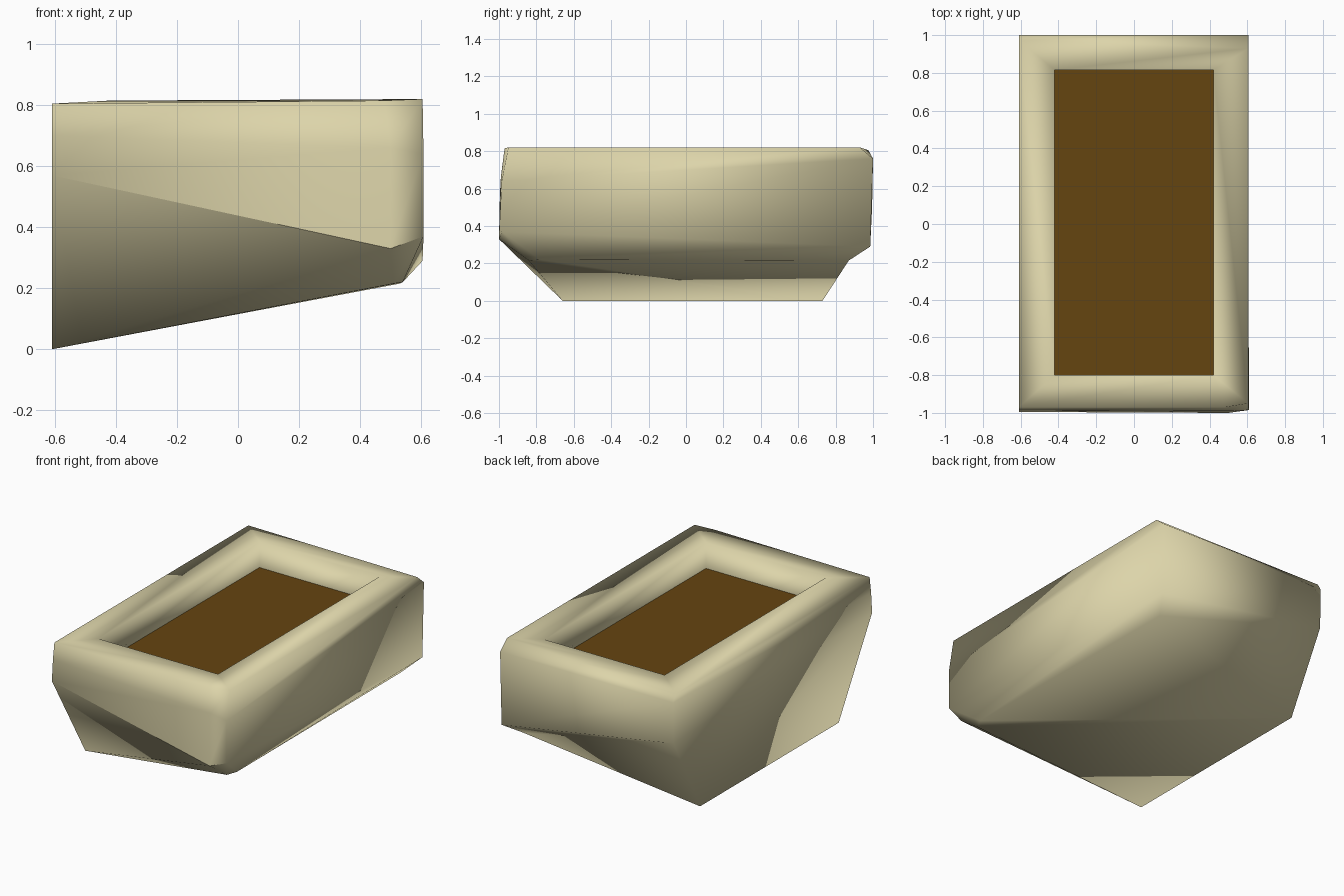
import bpy, bmesh

if "Cube" in bpy.data.objects:
    bpy.data.objects.remove(bpy.data.objects["Cube"], do_unlink=True)


def material(name, rgb):
    m = bpy.data.materials.new(name)
    m.use_nodes = True
    m.diffuse_color = (*rgb, 1)
    bsdf = m.node_tree.nodes["Principled BSDF"]
    bsdf.inputs["Base Color"].default_value = (*rgb, 1)
    bsdf.inputs["Roughness"].default_value = 0.9
    return m


def finish(bm, name, mat):
    mesh = bpy.data.meshes.new(name)
    bm.to_mesh(mesh)
    bm.free()
    mesh.materials.append(mat)
    obj = bpy.data.objects.new(name, mesh)
    bpy.context.collection.objects.link(obj)
    return obj


def bridge(bm, lower, upper):
    # Quads between two closed rings; repeated vertices give triangles
    n = len(lower)
    for i in range(n):
        j = (i + 1) % n
        corners = [lower[i], lower[j], upper[j], upper[i]]
        bm.faces.new(list(dict.fromkeys(corners)))


stone = material("pale_stone", (0.72, 0.66, 0.40))
earth = material("brown_soil", (0.13, 0.058, 0.005))

HOLE = [(-0.42, -0.80), (0.42, -0.80), (0.42, 0.815), (-0.42, 0.815)]
SOIL_Z = 0.65

# Rough stone trough: outer rings from the sloping base up to the rim
rings = [
    [(-0.61, -0.66, 0), (0.51, -0.84, 0.215), (0.54, -0.78, 0.22),
     (0.53, 0.87, 0.215), (-0.61, 0.73, 0)],
    [(-0.61, -0.995, 0.57), (0.5, -1, 0.33), (0.608, -0.985, 0.37),
     (0.605, 0.985, 0.29), (-0.61, 0.995, 0.5)],
    [(-0.61, -0.985, 0.70), (0.5, -0.99, 0.66), (0.608, -0.985, 0.64),
     (0.605, 1, 0.76), (-0.61, 1, 0.76)],
    [(-0.61, -0.97, 0.805), (0.48, -0.97, 0.815), (0.605, -0.95, 0.82),
     (0.605, 0.93, 0.82), (-0.61, 0.975, 0.805)],
]
bm = bmesh.new()
loops = [[bm.verts.new(p) for p in ring] for ring in rings]
for low, high in zip(loops, loops[1:]):
    bridge(bm, low, high)
bm.faces.new(loops[0])

# Rectangular recess inside the rim
lip = [bm.verts.new((x, y, 0.815)) for x, y in HOLE]
floor = [bm.verts.new((x, y, SOIL_Z - 0.01)) for x, y in HOLE]
bridge(bm, loops[-1], [lip[0], lip[1], lip[1], lip[2], lip[3]])
bridge(bm, lip, floor)
bm.faces.new(floor)
bmesh.ops.recalc_face_normals(bm, faces=bm.faces)

# Soft shading everywhere but the crease low on the front
for f in bm.faces:
    f.smooth = True
for a, b in zip(loops[1][:2], loops[1][1:3]):
    bm.edges.get((a, b)).smooth = False
for f in bm.faces:
    if all(v in floor for v in f.verts):
        for e in f.edges:
            e.smooth = False
finish(bm, "stone_trough", stone)

# Soil surface
bm = bmesh.new()
bm.faces.new([bm.verts.new((x, y, SOIL_Z)) for x, y in HOLE])
finish(bm, "soil", earth)
